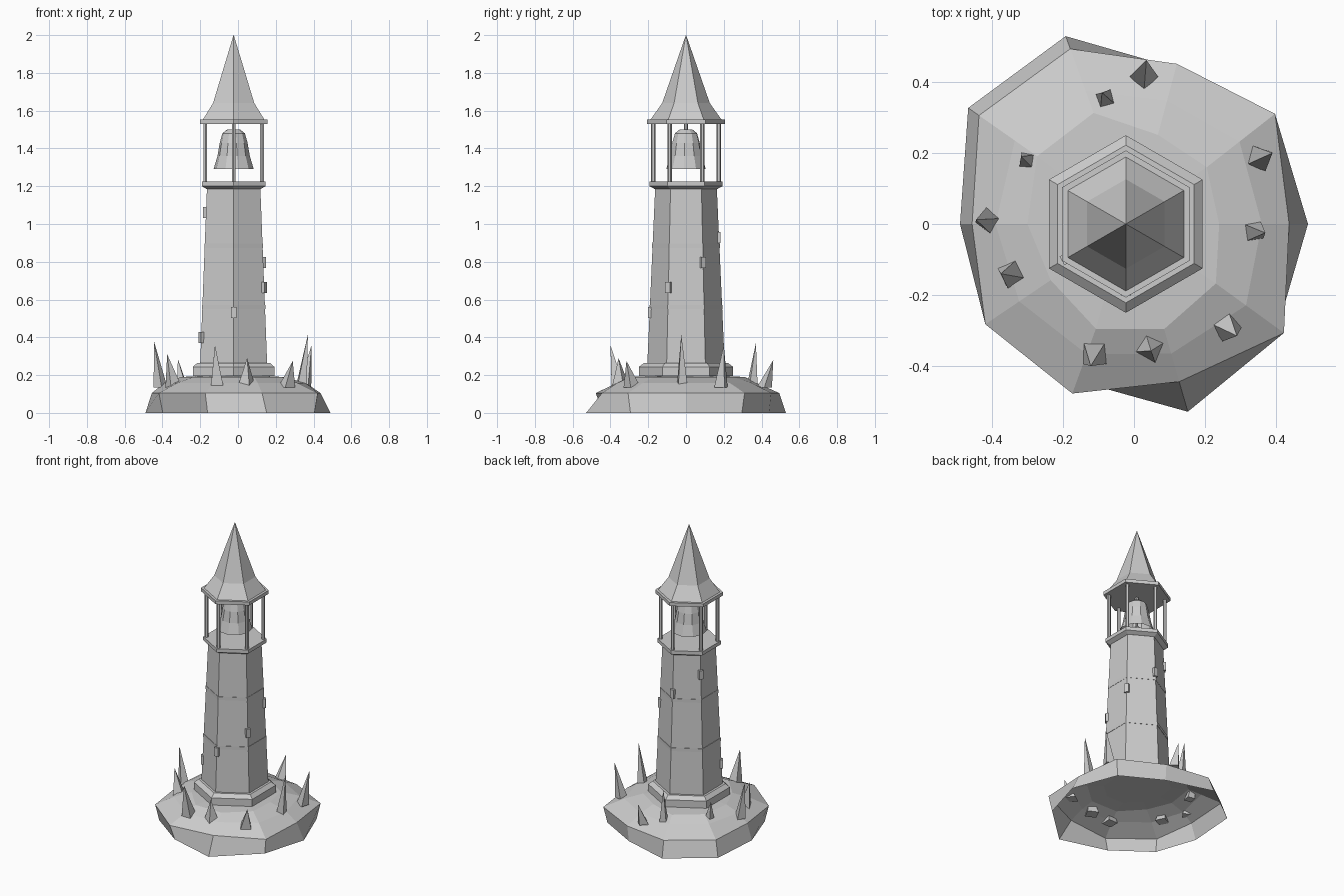
import bpy, bmesh, math
from mathutils import Vector, Matrix

if "Cube" in bpy.data.objects:
    bpy.data.objects.remove(bpy.data.objects["Cube"])

stone = bpy.data.materials.new("plain_grey")
stone.diffuse_color = (0.6, 0.6, 0.6, 1)
stone.use_nodes = True
stone.node_tree.nodes["Principled BSDF"].inputs["Base Color"].default_value = stone.diffuse_color
CX = -0.023  # tower axis


def finish(name, bm, fix=True):
    if fix:
        bmesh.ops.recalc_face_normals(bm, faces=bm.faces)
    me = bpy.data.meshes.new(name)
    bm.to_mesh(me)
    bm.free()
    me.materials.append(stone)
    ob = bpy.data.objects.new(name, me)
    bpy.context.collection.objects.link(ob)
    return ob


def skin(bm, rings, bottom=True, top=True):
    loops = [[bm.verts.new(p) for p in r] for r in rings]
    n = len(loops[0])
    for a, b in zip(loops, loops[1:]):
        for i in range(n):
            j = (i + 1) % n
            bm.faces.new((a[i], a[j], b[j], b[i]))
    if bottom:
        bm.faces.new(loops[0][::-1])
    if top:
        bm.faces.new(loops[-1])


def ring(r, z, n=6, cx=CX, cy=0, rot=math.pi / 6):
    return [(cx + r * math.cos(rot + math.tau * i / n),
             cy + r * math.sin(rot + math.tau * i / n), z) for i in range(n)]


def turned(name, profile, n=6, bottom=True, top=True):
    bm = bmesh.new()
    skin(bm, [ring(r, z, n) for r, z in profile], bottom, top)
    return finish(name, bm)


# Rocky island: hollow, ten-sided, irregular rings
bm = bmesh.new()
radii = [
    [.49, .48, .455, .563, .57, .49, .48, .47, .55, .50],
    [.437, .504, .467, .525, .533, .456, .505, .508, .462, .522],
    [.36, .377, .36, .40, .41, .39, .39, .39, .38, .39],
    [.24, .26, .26, .333, .333, .30, .283, .314, .308, .285],
]
heights = [0, .105, .158, .19]
angles = [0, 38, 75, 110, 145, 180, 214, 250, 286, 324]
skin(bm, [[(r * math.cos(math.radians(a)), r * math.sin(math.radians(a)), z)
           for r, a in zip(rs, angles)] for rs, z in zip(radii, heights)],
     bottom=False, top=False)
bm.verts.ensure_lookup_table()
rim = list(bm.verts)[-10:]
mid = bm.verts.new((CX, 0, .205))
for i in range(10):
    bm.faces.new((rim[i], rim[(i + 1) % 10], mid))
finish("rock_island", bm)

# Rock spikes: base x, base y, tip x, tip y, tip z, radius
spikes = [
    (.028, .415, .035, .462, .28, .040), (-.08, .35, -.09, .37, .37, .033),
    (-.295, .175, -.318, .19, .285, .036), (-.41, .01, -.445, .012, .38, .037),
    (-.34, -.14, -.375, -.14, .31, .046), (-.11, -.36, -.122, -.40, .36, .048),
    (.045, -.345, .048, -.357, .29, .050), (.257, -.285, .29, -.315, .275, .046),
    (.335, -.02, .37, -.025, .415, .036), (.352, .185, .39, .20, .36, .040),
]
for k, (x, y, tx, ty, tz, r) in enumerate(spikes):
    bm = bmesh.new()
    base = [bm.verts.new(p) for p in ring(r, .135, 4, x, y, k * 1.1)]
    tip = bm.verts.new((tx, ty, tz))
    for i in range(4):
        bm.faces.new((base[i], base[(i + 1) % 4], tip))
    bm.faces.new(base[::-1])
    finish(f"rock_spike_{k + 1}", bm)

# Hexagonal tower
turned("plinth", [(.25, .195), (.25, .243), (.222, .265)])
turned("tower_shaft", [(.205, .255), (.163, 1.195)])
for k, (z, r) in enumerate([(.56, .194), (.885, .179)]):
    turned(f"tower_band_{k + 1}", [(r, z - .011), (r, z + .011)])
turned("gallery_floor", [(.165, 1.185), (.194, 1.2), (.194, 1.224)])

# Small windows climbing the corners in a spiral
for k in range(6):
    z = .4 + .132 * k
    a = math.radians(210 + 60 * k)
    r = .205 - (z - .255) * .0447
    bm = bmesh.new()
    bmesh.ops.create_cube(bm, size=1, matrix=Matrix.Translation(
        (CX + r * math.cos(a), r * math.sin(a), z)) @ Matrix.Rotation(a, 4, 'Z')
        @ Matrix.Diagonal((.018, .028, .058, 1)))
    finish(f"window_{k + 1}", bm)

# Belfry posts on the corners
for k in range(6):
    x, y, _ = ring(.173, 0)[k]
    bm = bmesh.new()
    skin(bm, [ring(.0115, z, 6, x, y) for z in (1.215, 1.535)])
    finish(f"belfry_post_{k + 1}", bm)

# Bell with hanger and clapper
turned("bell", [(.107, 1.29), (.086, 1.36), (.074, 1.43), (.06, 1.48), (.035, 1.5)],
       10, bottom=False)
turned("bell_hanger", [(.011, 1.495), (.011, 1.54)], 6)
turned("bell_clapper", [(.008, 1.45), (.008, 1.33), (.02, 1.32), (.02, 1.3)], 6)

# Flared spire roof
turned("roof_eave", [(.207, 1.529), (.207, 1.552)])
turned("roof_spire", [(.19, 1.55), (.126, 1.64), (.0008, 2.0)])
